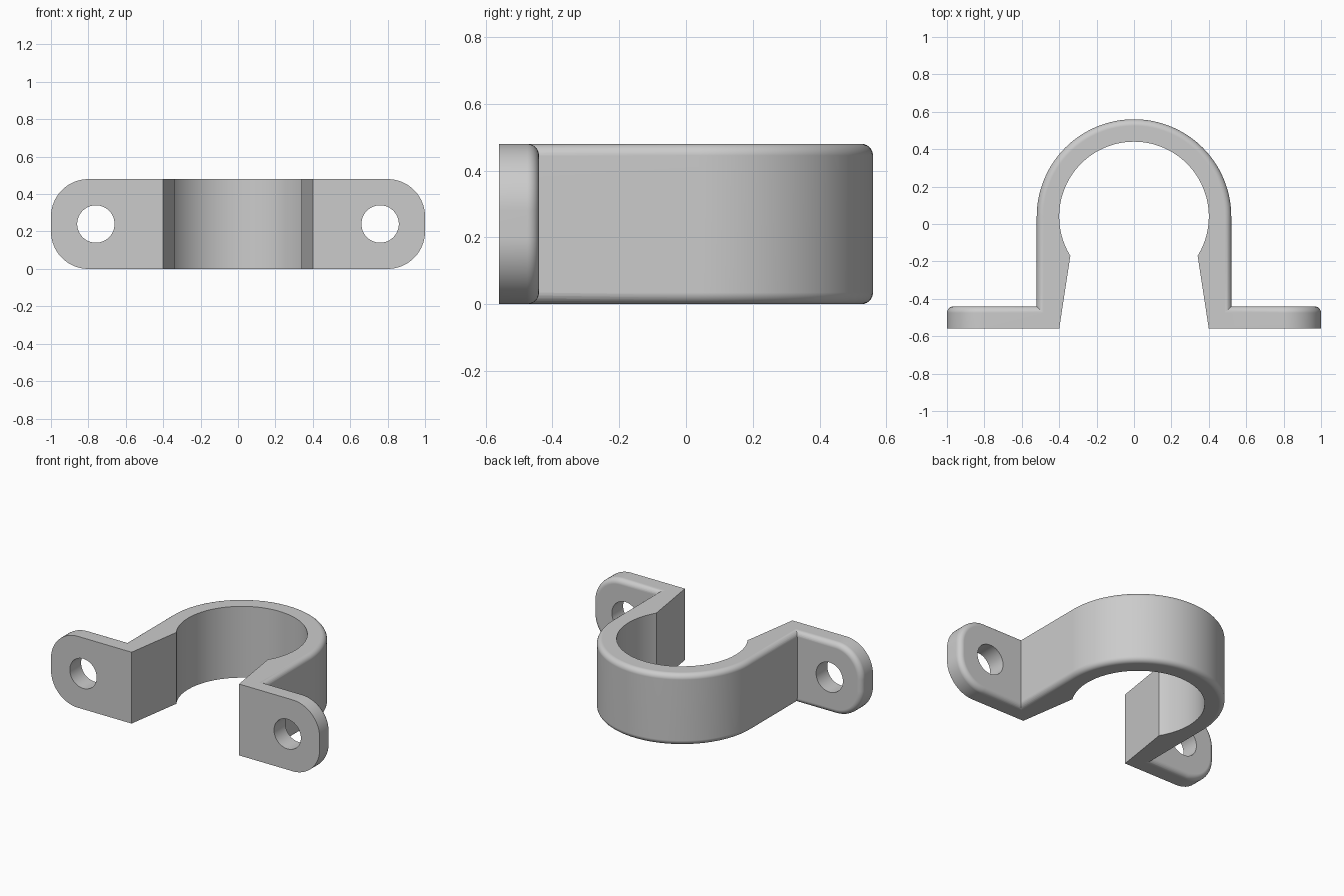
import bpy
import bmesh
from math import sin, cos, radians

cube = bpy.data.objects.get("Cube")
if cube:
    bpy.data.objects.remove(cube, do_unlink=True)

WIDTH = 0.48            # height of the band
FOOT, TAB_BACK = -0.56, -0.44
CENTRE_Y = 0.04
OUTER, INNER = 0.52, 0.40
ROUND = 0.035           # edge rounding

grey = bpy.data.materials.new("light_grey")
grey.use_nodes = True
grey.diffuse_color = (0.6, 0.6, 0.6, 1)
grey.node_tree.nodes["Principled BSDF"].inputs["Base Color"].default_value = (0.6, 0.6, 0.6, 1)


def arc(cx, cy, r, start, end, steps):
    angles = [radians(start + (end - start) * i / steps) for i in range(steps + 1)]
    return [(cx + r * cos(a), cy + r * sin(a)) for a in angles]


def prism(name, outline, place, near, far, rim=0, round_near=False):
    """Extrude an outline and round the first `rim` edges of its end caps."""
    bm = bmesh.new()
    caps = [[bm.verts.new(place(u, v, d)) for u, v in outline] for d in (near, far)]
    n = len(outline)
    for cap in caps:
        bm.faces.new(cap)
    for i in range(n):
        j = (i + 1) % n
        bm.faces.new((caps[0][i], caps[0][j], caps[1][j], caps[1][i]))
    bmesh.ops.recalc_face_normals(bm, faces=bm.faces)
    if rim:
        rounded = caps if round_near else caps[1:]
        edges = [bm.edges.get((c[i], c[i + 1])) for c in rounded for i in range(rim)]
        bmesh.ops.bevel(bm, geom=edges, offset=ROUND, offset_type='OFFSET',
                        segments=6, profile=0.5, affect='EDGES')
        bmesh.ops.recalc_face_normals(bm, faces=bm.faces)
    mesh = bpy.data.meshes.new(name)
    bm.to_mesh(mesh)
    bm.free()
    mesh.materials.append(grey)
    obj = bpy.data.objects.new(name, mesh)
    bpy.context.collection.objects.link(obj)
    return obj


def combine(target, tool, operation):
    bpy.context.view_layer.objects.active = target
    mod = target.modifiers.new(operation.lower(), 'BOOLEAN')
    mod.object, mod.operation, mod.solver = tool, operation, 'EXACT'
    bpy.ops.object.modifier_apply(modifier=mod.name)
    bpy.data.objects.remove(tool, do_unlink=True)


# Strap: round outside with straight legs, gripping bore with flared mouth
outside = [(OUTER, FOOT)] + arc(0, CENTRE_Y, OUTER, 0, 180, 64) + [(-OUTER, FOOT)]
bore = arc(0, CENTRE_Y, INNER, 211.7, -31.7, 80)
outline = outside + [(-INNER, FOOT)] + bore + [(INNER, FOOT)]
clamp = prism("pipe_clamp", outline, lambda u, v, d: (u, v, d), 0, WIDTH,
              rim=len(outside) - 1, round_near=True)

# Mounting tabs with rounded ends and screw holes
for side in (1, -1):
    def upright(u, v, d, s=side):
        return (s * u, d, v)
    tab_outline = ([(0.45, 0)] + arc(0.8, 0.2, 0.2, -90, 0, 16)
                   + arc(0.8, WIDTH - 0.2, 0.2, 0, 90, 16) + [(0.45, WIDTH)])
    tab = prism("mounting_tab", tab_outline, upright, FOOT, TAB_BACK,
                rim=len(tab_outline) - 1)
    hole = prism("screw_hole", arc(0.76, WIDTH / 2, 0.1, 0, 352.5, 47), upright,
                 FOOT - 0.1, TAB_BACK + 0.1)
    combine(tab, hole, 'DIFFERENCE')
    combine(clamp, tab, 'UNION')

# Smooth curves, crisp edges, flat-looking faces
bpy.ops.object.select_all(action='DESELECT')
clamp.select_set(True)
bpy.context.view_layer.objects.active = clamp
bpy.ops.object.shade_smooth_by_angle(angle=radians(30))
normals = clamp.modifiers.new("face_normals", 'WEIGHTED_NORMAL')
normals.keep_sharp = True
